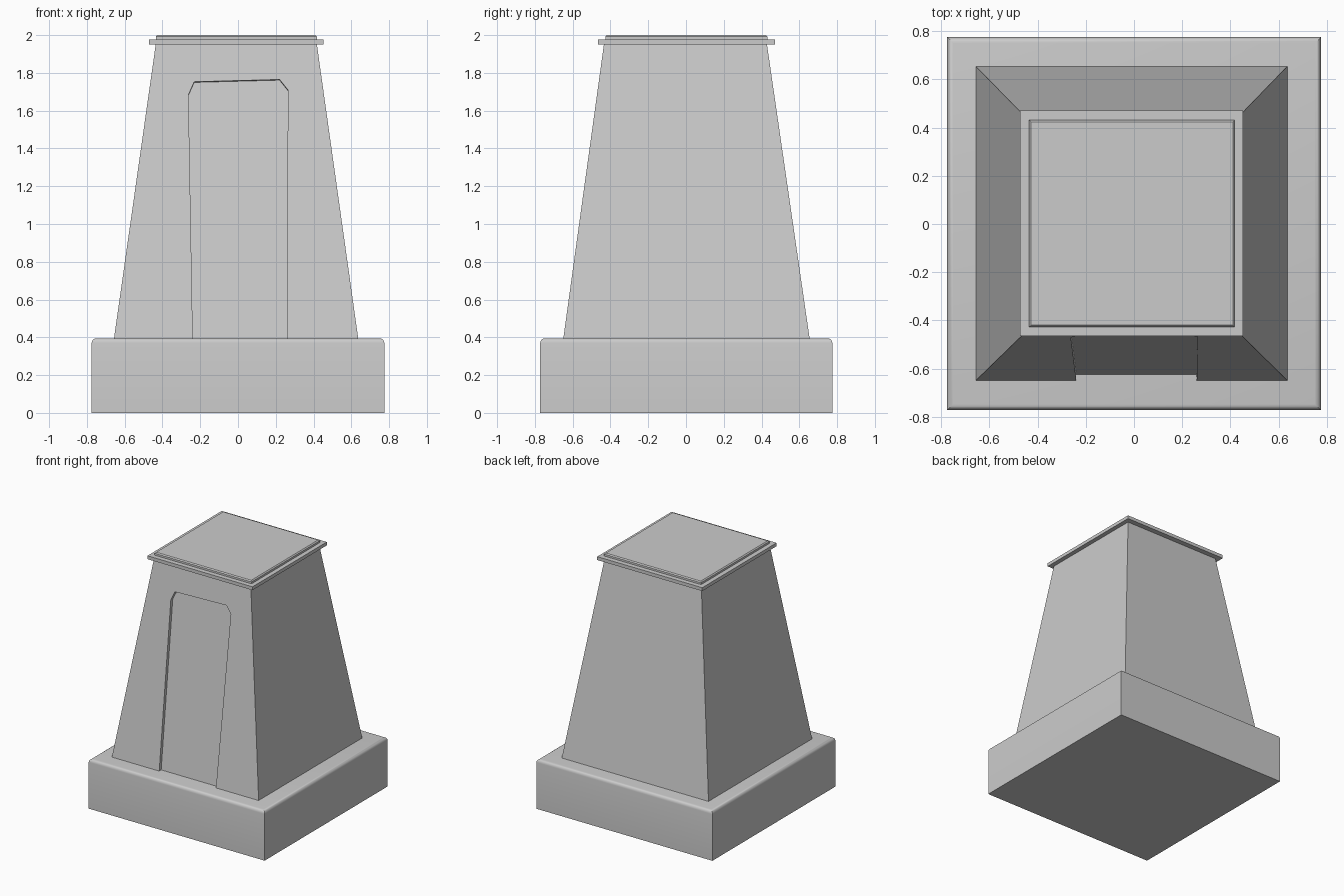
import bpy, bmesh
from mathutils import Vector

cube = bpy.data.objects.get("Cube")
if cube:
    bpy.data.objects.remove(cube)

stone = bpy.data.materials.new("light_grey_stone")
stone.use_nodes = True
stone.diffuse_color = (0.6, 0.6, 0.6, 1)
stone.node_tree.nodes["Principled BSDF"].inputs["Base Color"].default_value = (0.6, 0.6, 0.6, 1)


def loft(name, lower, upper):
    """Solid between two matching point loops."""
    bm = bmesh.new()
    a = [bm.verts.new(p) for p in lower]
    b = [bm.verts.new(p) for p in upper]
    bm.faces.new(a[::-1])
    bm.faces.new(b)
    for i in range(len(a)):
        j = (i + 1) % len(a)
        bm.faces.new((a[i], a[j], b[j], b[i]))
    bmesh.ops.recalc_face_normals(bm, faces=bm.faces)
    mesh = bpy.data.meshes.new(name)
    bm.to_mesh(mesh)
    bm.free()
    mesh.materials.append(stone)
    obj = bpy.data.objects.new(name, mesh)
    bpy.context.collection.objects.link(obj)
    return obj


def rect(x0, x1, y0, y1, z):
    return [(x0, y0, z), (x1, y0, z), (x1, y1, z), (x0, y1, z)]


def slab(name, x0, x1, y0, y1, z0, z1):
    return loft(name, rect(x0, x1, y0, y1, z0), rect(x0, x1, y0, y1, z1))


def bevel_top(obj, width, segments):
    """Round only the upper rim of a slab."""
    bm = bmesh.new()
    bm.from_mesh(obj.data)
    top = max(v.co.z for v in bm.verts)
    rim = [e for e in bm.edges if all(v.co.z > top - 1e-4 for v in e.verts)]
    bmesh.ops.bevel(bm, geom=rim, offset=width, segments=segments,
                    profile=0.5, affect='EDGES')
    bm.to_mesh(obj.data)
    bm.free()


# Plinth with a softly rounded upper rim
plinth = slab("plinth", -0.775, 0.775, -0.772, 0.775, 0, 0.395)
bevel_top(plinth, 0.025, 4)

# Tapered tower body
Z0, Z1, Y0, Y1 = 0.39, 1.955, -0.65, -0.434
body = loft("tapered_body", rect(-0.657, 0.637, Y0, 0.655, Z0),
            rect(-0.435, 0.417, Y1, 0.428, Z1))

# Doorway recess, cut square to the sloping front
normal = Vector((0, -(Z1 - Z0), Y1 - Y0)).normalized()
outline = [(-0.238, 0.3), (0.26, 0.3), (0.264, 1.71), (0.22, 1.765),
           (-0.232, 1.753), (-0.262, 1.685)]
front = [Vector((x, Y0 + (z - Z0) * (Y1 - Y0) / (Z1 - Z0), z)) for x, z in outline]
cutter = loft("doorway_cutter", [p + normal * 0.1 for p in front],
              [p - normal * 0.025 for p in front])
cutter.hide_render = True
cutter.hide_viewport = True
cutter.display_type = 'WIRE'
cut = body.modifiers.new("doorway", 'BOOLEAN')
cut.operation = 'DIFFERENCE'
cut.solver = 'EXACT'
cut.object = cutter

# Overhanging cap and raised lid
slab("cap", -0.472, 0.453, -0.465, 0.47, 1.95, 1.977)
lid = slab("lid", -0.435, 0.418, -0.427, 0.432, 1.97, 2.0)
bevel_top(lid, 0.008, 1)

# Smooth the rounded rim only
bpy.ops.object.select_all(action='DESELECT')
plinth.select_set(True)
bpy.context.view_layer.objects.active = plinth
bpy.ops.object.shade_smooth_by_angle(angle=0.6)
